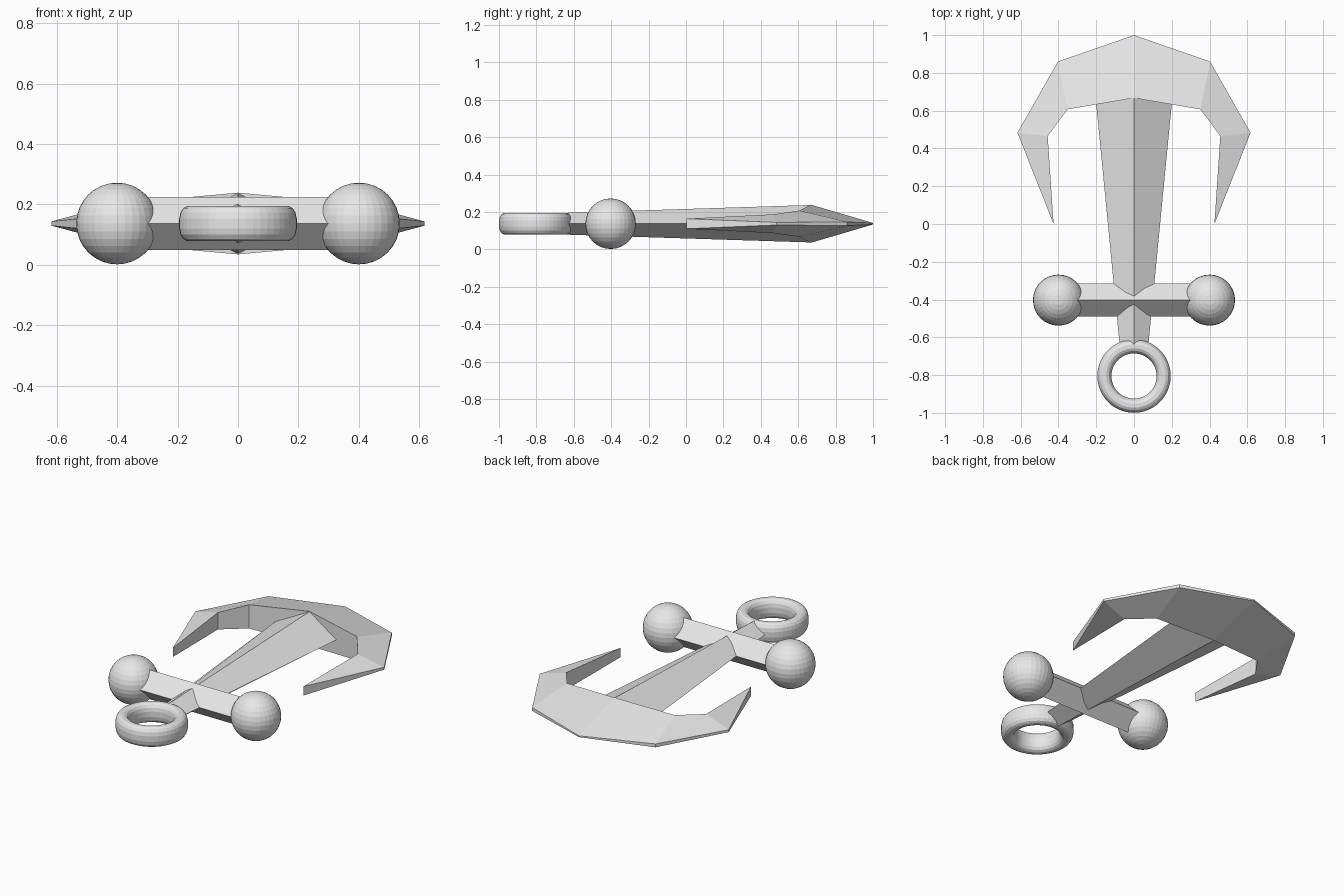
import bpy, bmesh, math

if "Cube" in bpy.data.objects:
    bpy.data.objects.remove(bpy.data.objects["Cube"])

ZC = 0.137  # height of the flat mid-plane of the anchor

grey = bpy.data.materials.new("plain grey")
grey.diffuse_color = (0.8, 0.8, 0.8, 1)
grey.use_nodes = True
grey.node_tree.nodes["Principled BSDF"].inputs["Base Color"].default_value = grey.diffuse_color


def finish(bm, name):
    bmesh.ops.remove_doubles(bm, verts=bm.verts, dist=0.0005)
    bmesh.ops.recalc_face_normals(bm, faces=bm.faces)
    me = bpy.data.meshes.new(name)
    bm.to_mesh(me)
    bm.free()
    ob = bpy.data.objects.new(name, me)
    me.materials.append(grey)
    bpy.context.collection.objects.link(ob)
    return ob


def loft(name, sections, closed=False):
    """Skin a row of equal-sized point loops."""
    bm = bmesh.new()
    loops = [[bm.verts.new(p) for p in s] for s in sections]
    pairs = list(zip(loops, loops[1:]))
    if closed:
        pairs.append((loops[-1], loops[0]))
    else:
        bm.faces.new(loops[0])
        bm.faces.new(loops[-1])
    for a, b in pairs:
        n = len(a)
        for i in range(n):
            j = (i + 1) % n
            bm.faces.new((a[i], a[j], b[j], b[i]))
    return finish(bm, name)


# Shank: tapered diamond bar along y
def shank_section(y, w, h):
    return [(w, y, ZC), (0, y, ZC + h), (-w, y, ZC), (0, y, ZC - h)]


loft("shank", [shank_section(-0.65, 0.075, 0.058), shank_section(0.667, 0.203, 0.1)])

# Stock: straight diamond bar along x
S = 0.087
loft("stock", [[(x, -0.403 + S, ZC), (x, -0.403, ZC + S), (x, -0.403 - S, ZC), (x, -0.403, ZC - S)]
               for x in (-0.4, 0.4)])

# Stock balls
for side, x in (("left", -0.4), ("right", 0.4)):
    bm = bmesh.new()
    bmesh.ops.create_uvsphere(bm, u_segments=32, v_segments=16, radius=0.135)
    bmesh.ops.translate(bm, verts=bm.verts, vec=(x, -0.403, ZC))
    finish(bm, side + "_ball")

# Arms: wedge section, thin outer edge and thick inner edge, mirrored in x
# outer x, y, half height; inner x, y, half height
half = [
    (0, 1.0, 0.004, 0, 0.667, 0.102),
    (0.403, 0.86, 0.010, 0.352, 0.607, 0.07),
    (0.617, 0.483, 0.007, 0.457, 0.465, 0.05),
    (0.427, 0.003, 0.027, 0.426, 0.003, 0.027),
]
stations = [(-a, b, c, -d, e, f) for a, b, c, d, e, f in half[:0:-1]] + half
loft("arms", [[(ox, oy, ZC + oh), (ix, iy, ZC + ih), (ix, iy, ZC - ih), (ox, oy, ZC - oh)]
              for ox, oy, oh, ix, iy, ih in stations])

# Ring: rounded, taller-than-wide section swept round a circle
profile = []
for i in range(16):
    a = math.tau * (i + 0.5) / 16
    c, s = math.cos(a), math.sin(a)
    profile.append((0.157 + 0.038 * math.copysign(abs(c) ** 0.8, c),
                    0.059 * math.copysign(abs(s) ** 0.8, s)))
N = 48
loft("ring", [[(r * math.cos(t), -0.805 + r * math.sin(t), ZC + z) for r, z in profile]
              for t in (math.tau * k / N for k in range(N))], closed=True)
